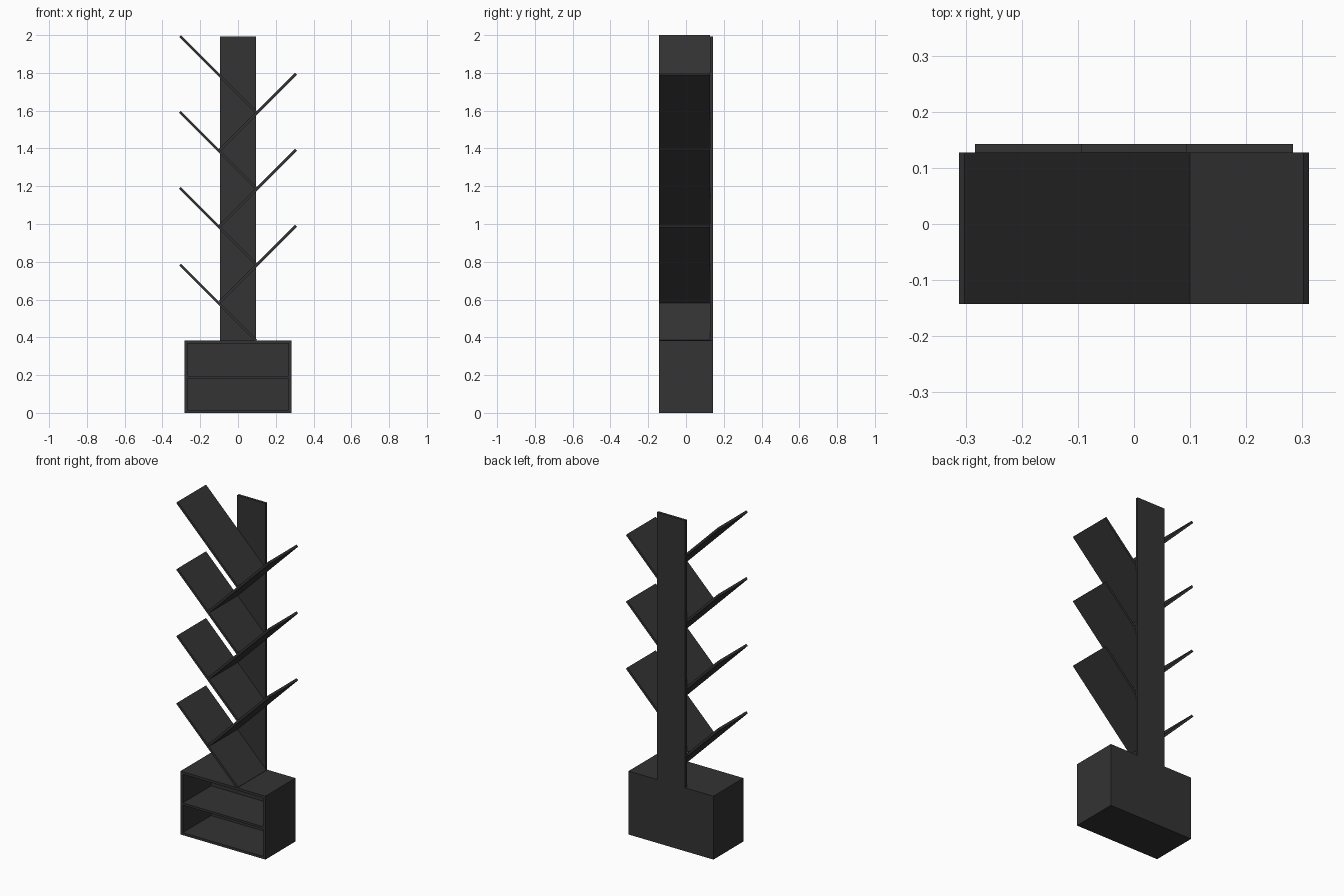
import bpy
import math
from mathutils import Vector

if "Cube" in bpy.data.objects:
    bpy.data.objects.remove(bpy.data.objects["Cube"])

black = bpy.data.materials.new("charcoal black")
black.diffuse_color = (0.033, 0.033, 0.033, 1)
black.use_nodes = True
black.node_tree.nodes["Principled BSDF"].inputs["Base Color"].default_value = black.diffuse_color


def board(name, lo, hi):
    """Axis-aligned board between two corners."""
    lo, hi = Vector(lo), Vector(hi)
    bpy.ops.mesh.primitive_cube_add(size=1, location=(lo + hi) / 2)
    ob = bpy.context.object
    ob.name = name
    ob.scale = hi - lo
    bpy.ops.object.transform_apply(location=False, rotation=False, scale=True)
    ob.data.materials.append(black)
    return ob


FRONT, BACK, SHELF_BACK = -0.143, 0.143, 0.127
HALF_W, BOX_H, PANEL = 0.283, 0.382, 0.015

# Base cabinet, open at the front
for side, name in ((-1, "cabinet_left_side"), (1, "cabinet_right_side")):
    a, b = sorted((side * HALF_W, side * (HALF_W - PANEL)))
    board(name, (a, FRONT, 0), (b, BACK, BOX_H - PANEL))
inner = HALF_W - PANEL
board("cabinet_top", (-HALF_W, FRONT, BOX_H - PANEL), (HALF_W, BACK, BOX_H))
board("cabinet_bottom", (-inner, FRONT, 0), (inner, BACK, PANEL))
board("cabinet_back", (-inner, SHELF_BACK, PANEL), (inner, BACK, BOX_H - PANEL))
board("cabinet_middle_shelf", (-inner, FRONT, 0.181), (inner, SHELF_BACK, 0.194))

# Upright back post
board("back_post", (-0.094, SHELF_BACK, BOX_H), (0.094, BACK, 1.992))

# Slanted shelves: each rests its lower end on the shelf below
THICK = 0.014
LENGTH = 0.403 * math.sqrt(2)


def slanted_shelf(name, side, tip_z):
    """Shelf whose upper outer edge is at (side * 0.302, tip_z), sloping 45 degrees."""
    ob = board(name, (-LENGTH / 2, FRONT, -THICK / 2), (LENGTH / 2, SHELF_BACK, THICK / 2))
    r = math.sqrt(0.5)
    inward = Vector((-side * r, 0, -r))
    below = Vector((side * r, 0, -r))
    tip = Vector((side * 0.302, (FRONT + SHELF_BACK) / 2, tip_z))
    ob.location = tip + inward * LENGTH / 2 + below * THICK / 2
    ob.rotation_euler.y = -side * math.pi / 4


for i, z in enumerate((0.79, 1.196, 1.598, 2.0)):
    slanted_shelf(f"left_shelf_{i + 1}", -1, z)
for i, z in enumerate((0.995, 1.398, 1.80)):
    slanted_shelf(f"right_shelf_{i + 1}", 1, z)
